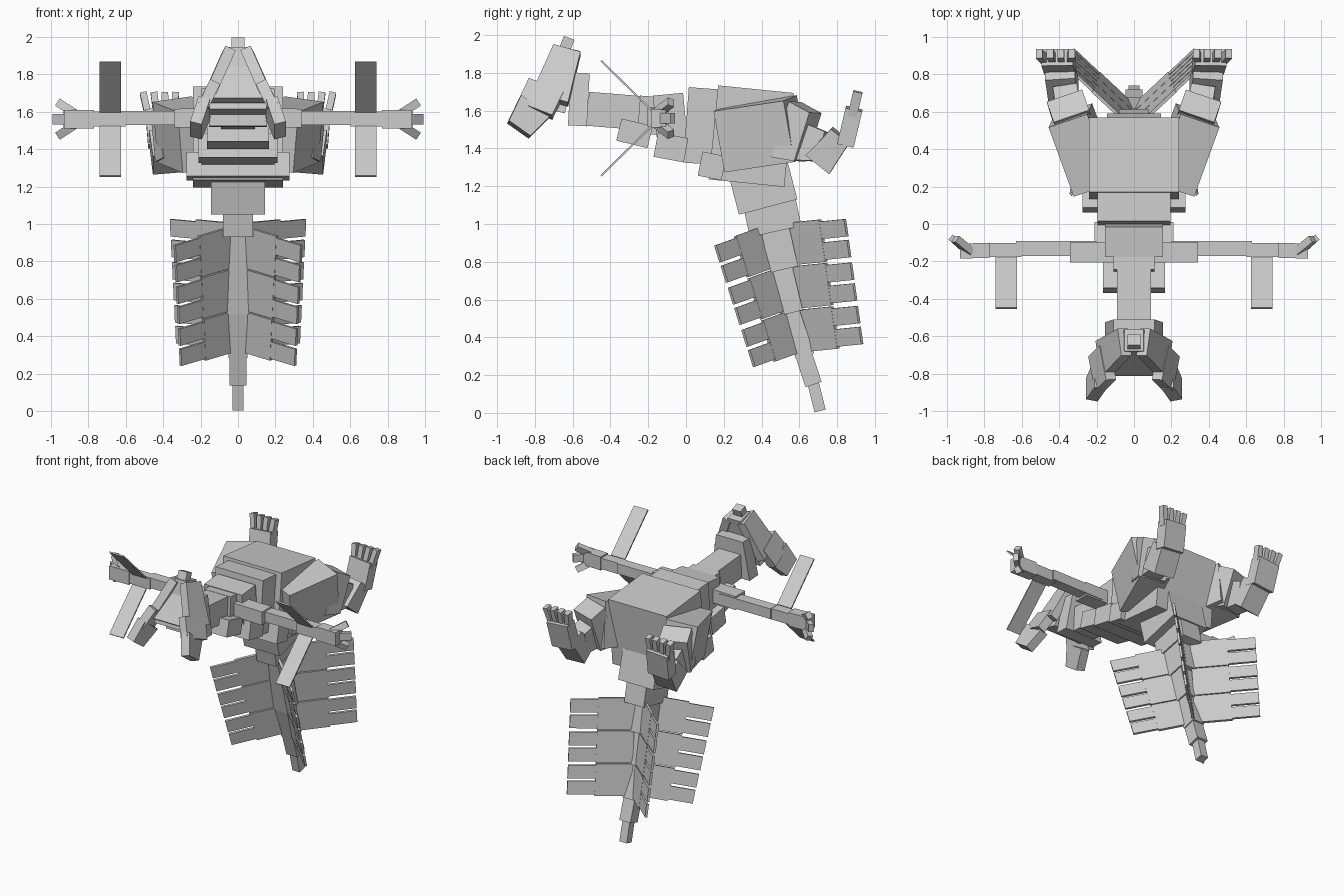
import bpy
import bmesh
from mathutils import Vector

default_cube = bpy.data.objects.get("Cube")
if default_cube:
    bpy.data.objects.remove(default_cube, do_unlink=True)

# One plain grey covers the whole creature
grey = bpy.data.materials.new("plain grey")
grey.use_nodes = True
grey.diffuse_color = (0.6, 0.6, 0.6, 1)
grey.node_tree.nodes["Principled BSDF"].inputs["Base Color"].default_value = grey.diffuse_color


def bar(name, start, end, width, depth, side=(1, 0, 0), end_width=None, end_depth=None):
    """Box running from start to end; width lies along side, depth across it."""
    start, end, side = Vector(start), Vector(end), Vector(side)
    axis = (end - start).normalized()
    side = (side - axis * side.dot(axis)).normalized()
    across = axis.cross(side)
    mesh_builder = bmesh.new()
    rings = []
    for centre, wide, deep in ((start, width, depth),
                               (end, end_width or width, end_depth or depth)):
        corners = ((-1, -1), (1, -1), (1, 1), (-1, 1))
        rings.append([mesh_builder.verts.new(centre + side * wide * i / 2 + across * deep * j / 2)
                      for i, j in corners])
    near, far = rings
    mesh_builder.faces.new(near)
    mesh_builder.faces.new(far)
    for i in range(4):
        j = (i + 1) % 4
        mesh_builder.faces.new((near[i], near[j], far[j], far[i]))
    bmesh.ops.recalc_face_normals(mesh_builder, faces=mesh_builder.faces)
    mesh = bpy.data.meshes.new(name)
    mesh_builder.to_mesh(mesh)
    mesh_builder.free()
    mesh.materials.append(grey)
    thing = bpy.data.objects.new(name, mesh)
    bpy.context.collection.objects.link(thing)
    return thing


def middle(name, start, end, width, depth, **taper):
    """Bar on the centre plane, given by its side-view midline."""
    bar(name, (0, *start), (0, *end), width, depth, **taper)


def pair(name, start, end, width, depth, side=(1, 0, 0), **taper):
    """Matching bars on the left and right."""
    for label, sign in (("left", 1), ("right", -1)):
        flip = lambda point: (point[0] * sign, point[1], point[2])
        bar(label + "_" + name, flip(start), flip(end), width, depth, flip(side), **taper)


# Trunk
middle("hip_body", (.145, 1.485), (.545, 1.445), .48, .5)
middle("rear_chest", (0, 1.525), (.2, 1.51), .39, .4)
middle("front_chest", (-.16, 1.515), (0, 1.53), .31, .33)
middle("breast_ledge", (-.16, 1.42), (0, 1.39), .42, .13)
middle("pelvis_ledge", (.075, 1.32), (.2, 1.295), .55, .13)

# Neck
middle("neck_base", (-.25, 1.58), (-.12, 1.57), .22, .2)
middle("neck", (-.52, 1.61), (-.15, 1.58), .18, .18)
middle("throat_pouch", (-.355, 1.5), (-.19, 1.46), .33, .12)
middle("neck_collar", (-.56, 1.8), (-.575, 1.52), .22, .1, end_width=.31)

# Head with splayed cheek plates
middle("crest", (-.618, 1.985), (-.66, 1.88), .07, .06)
middle("skull", (-.62, 1.93), (-.7, 1.6), .1, .12, end_width=.32)
middle("brow_plate", (-.66, 1.86), (-.79, 1.66), .1, .05, end_width=.3)
cheek_lean = (1, 0, .5)
pair("upper_cheek", (.05, -.63, 1.92), (.165, -.72, 1.66), .06, .15, cheek_lean, end_depth=.2)
pair("lower_cheek", (.14, -.74, 1.725), (.2, -.8, 1.6), .06, .2, cheek_lean)
pair("jaw_tip", (.18, -.8, 1.62), (.225, -.885, 1.5), .065, .19, end_depth=.14)

# Tail, each segment thinner than the last
middle("tail_base", (.38, 1.3), (.435, 1.09), .29, .32)
tail = (((.44, 1.12), (.475, .96), .16, .28),
        ((.47, .98), (.52, .76), .14, .15),
        ((.5, .78), (.56, .53), .12, .12),
        ((.55, .54), (.63, .3), .1, .1),
        ((.61, .35), (.675, .15), .09, .09),
        ((.67, .17), (.71, .01), .06, .06))
for segment in tail:
    middle("tail_segment", *segment)


def fan(name, root, reach, down):
    """Three flat panels along the tail, each ending in two feather tips."""
    root, reach, down = Vector(root), Vector(reach), Vector(down)
    third = down / 3
    for panel in range(3):
        centre = root + third * (panel + .5)
        pair(name + "_panel", centre, centre + reach * .57,
             third.length * .97, .018, side=down)
        for offset in (-.24, .24):
            feather = centre + third * offset
            pair(name + "_tip", feather + reach * .5, feather + reach,
                 third.length * .4, .016, side=down)


# Four tail fans arranged in a cross
fan("front_fan", (.04, .4, .99), (.3, -.25, -.09), (-.035, .215, -.67))
fan("back_fan", (.04, .54, 1.01), (.32, .3, .03), (-.035, .095, -.69))

# Arms stretched straight out sideways
forward = (0, 1, 0)
pair("shoulder", (.1, -.15, 1.57), (.34, -.15, 1.565), .11, .1, forward)
pair("upper_arm", (.2, -.13, 1.565), (.63, -.13, 1.565), .08, .075, forward)
pair("forearm", (.6, -.14, 1.56), (.8, -.14, 1.56), .075, .08, forward)
pair("hand", (.77, -.14, 1.56), (.93, -.145, 1.56), .08, .1, forward)
pair("middle_finger", (.89, -.15, 1.56), (.98, -.07, 1.56), .035, .055, forward)
for label, rise in (("upper", 1), ("lower", -1)):
    pair(label + "_finger", (.87, -.15, 1.56 + rise * .03),
         (.955, -.08, 1.56 + rise * .085), .04, .045, forward)
    # Thin flat plume hanging from the forearm
    pair(label + "_plume", (.683, -.18, 1.56 + rise * .04),
         (.683, -.45, 1.56 + rise * .305), .115, .01)

# Hind legs, folded with the feet pointing up
pair("thigh", (.205, .21, 1.45), (.34, .58, 1.505), .22, .33, side=(1, -.38, -.15))
pair("knee", (.32, .53, 1.5), (.36, .645, 1.46), .2, .31, side=(1, -.3, 0), end_depth=.27)
pair("shin", (.35, .59, 1.44), (.37, .725, 1.41), .13, .21, end_depth=.16)
pair("ankle", (.375, .7, 1.32), (.395, .82, 1.47), .16, .16, end_depth=.12)
pair("foot", (.395, .845, 1.42), (.41, .89, 1.61), .17, .09)
for toe in range(4):
    spread = toe - 1.5
    pair("toe", (.41 + spread * .045, .88, 1.57),
         (.42 + spread * .058, .91, 1.7), .036, .05)
